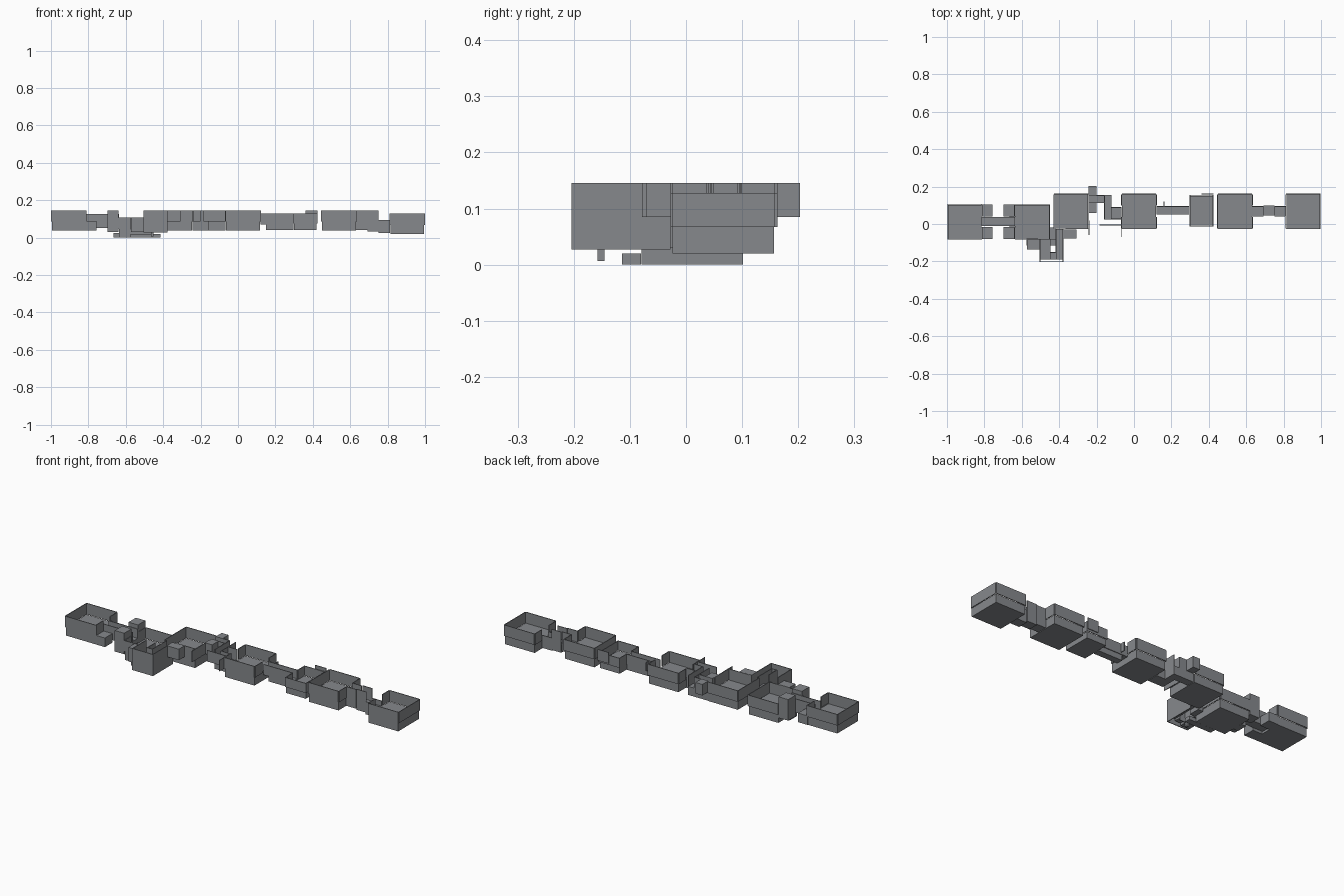
import bpy

stone = bpy.data.materials.new("grey_stone")
stone.diffuse_color = (0.24, 0.25, 0.265, 1)

T = 0.061      # one floor tile, also the wall height
BASE = 0.047   # floor slab height
W = 0.004      # wall thickness


def boxes(name, items):
    """One object made from boxes (x0, x1, y0, y1, z0, z1)."""
    v, f = [], []
    for x0, x1, y0, y1, z0, z1 in items:
        n = len(v)
        v += [(x, y, z) for z in (z0, z1) for x, y in
              ((x0, y0), (x1, y0), (x1, y1), (x0, y1))]
        f += [(n + 3, n + 2, n + 1, n), (n + 4, n + 5, n + 6, n + 7)]
        f += [(n + i, n + (i + 1) % 4, n + 4 + (i + 1) % 4, n + 4 + i) for i in range(4)]
    me = bpy.data.meshes.new(name)
    me.from_pydata(v, [], f)
    me.materials.append(stone)
    ob = bpy.data.objects.new(name, me)
    bpy.context.collection.objects.link(ob)
    return ob


def room(name, cx, cy, z, doors):
    """Three by three tile room; doors are (side, tile) gaps in the wall."""
    h = 1.5 * T
    boxes(name + "_floor", [(cx - h + .001, cx + h - .001, cy - h, cy + h - .002, z, z + BASE)])
    walls = []
    for i in range(3):
        a = -h + i * T
        b = a + T
        for side in "NSEW":
            if (side, i) in doors:
                continue
            s = 1 if side in "NE" else -1
            lo, hi = sorted((s * h, s * (h + W)))
            if side in "NS":
                walls.append((cx + a, cx + b, cy + lo, cy + hi, z + BASE, z + BASE + T))
            else:
                walls.append((cx + lo, cx + hi, cy + a, cy + b, z + BASE, z + BASE + T))
    boxes(name + "_walls", walls)


def channel(name, x0, x1, y0, y1, z0, zf, z1, sides):
    """Corridor piece: floor slab z0..zf with thin walls up to z1."""
    w = {"N": (x0, x1, y1 - W, y1), "S": (x0, x1, y0, y0 + W),
         "E": (x1 - W, x1, y0, y1), "W": (x0, x0 + W, y0, y1)}
    boxes(name, [(x0, x1, y0, y1, z0, zf)] + [w[s] + (zf, z1) for s in sides])


# square rooms
room("west_room", -.905, .012, .038, {("E", 1)})
room("sunken_room", -.545, .012, 0, {("W", 1), ("S", 1)})
room("bend_room", -.336, .0675, .038, {("E", 2), ("S", 0)})
room("middle_room", .027, .0675, .038, {("W", 1), ("E", 1)})
room("east_room", .54, .0675, .038, {("E", 1)})
room("end_room", .905, .0675, .02, {("W", 1)})

# stairs from the west room down to the sunken room
channel("west_stair_passage", -.815, -.637, -.012, .038, .05, .075, .125, "NS")
for y0, y1, n in ((-.08, -.015, "front"), (.04, .104, "back")):
    boxes("stair_block_west_" + n, [(-.815, -.757, y0, y1, .038, .088)])
    boxes("stair_block_east_" + n, [(-.697, -.639, y0, y1, .03, .146)])
boxes("sunken_steps", [(-.665, -.636, -.018, .043, 0, .025),
                       (-.575, -.414, -.114, -.08, 0, .02)])

# winding passage from the sunken room to the bend room
boxes("south_door_block", [(-.573, -.505, -.137, -.083, .03, .108)])
boxes("winding_walls", [
    (-.505, -.377, -.204, -.2, .027, .146),
    (-.505, -.501, -.2, -.083, .027, .146),
    (-.381, -.377, -.2, -.028, .027, .146),
    (-.45, -.446, -.15, -.083, .027, .146),
    (-.45, -.415, -.154, -.15, .027, .146),
    (-.419, -.415, -.15, -.028, .06, .146)])
boxes("winding_floor", [
    (-.501, -.45, -.19, -.083, .027, .05),
    (-.45, -.415, -.19, -.154, .04, .065),
    (-.415, -.381, -.19, -.028, .05, .085)])
boxes("winding_post", [(-.465, -.452, -.158, -.145, .007, .027)])
boxes("bend_door_blocks", [(-.377, -.307, -.078, -.029, .085, .146),
                           (-.45, -.419, -.083, -.02, .03, .09)])

# crooked passage from the bend room to the middle room
boxes("crooked_wall_blocks", [(-.242, -.2, .155, .203, .085, .146),
                              (-.242, -.2, .06, .112, .085, .146)])
channel("crooked_start", -.242, -.158, .112, .155, .038, .085, .146, "NS")
channel("crooked_turn", -.16, -.12, .025, .155, .038, .085, .146, "EW")
channel("crooked_end", -.12, -.067, .025, .09, .038, .085, .146, "NS")
boxes("crooked_loose_walls", [(-.185, -.067, -.008, -.003, .085, .146),
                              (-.243, -.239, -.06, .02, .085, .146),
                              (-.068, -.065, -.07, -.025, .085, .146)])

# straight passage and small chamber
channel("straight_passage", .12, .297, .05, .095, .07, .08, .128, "NS")
boxes("straight_passage_step", [(.15, .297, .054, .091, .04, .072),
                                (.158, .162, .09, .12, .08, .128)])
boxes("chamber_floor", [(.3, .42, -.008, .15, .04, .075)])
boxes("chamber_walls", [
    (.297, .425, -.014, -.01, .075, .128), (.297, .425, .152, .156, .075, .128),
    (.297, .301, -.01, .05, .075, .128), (.297, .301, .095, .152, .075, .128),
    (.421, .425, -.01, .152, .075, .128), (.36, .425, .159, .163, .085, .146)])

# stairs from the east room down to the end room
channel("east_stair_top", .632, .692, .04, .095, .04, .085, .146, "NS")
channel("east_stair_middle", .692, .752, .045, .1, .032, .076, .146, "NS")
channel("east_stair_bottom", .752, .813, .04, .095, .025, .067, .095, "NS")
